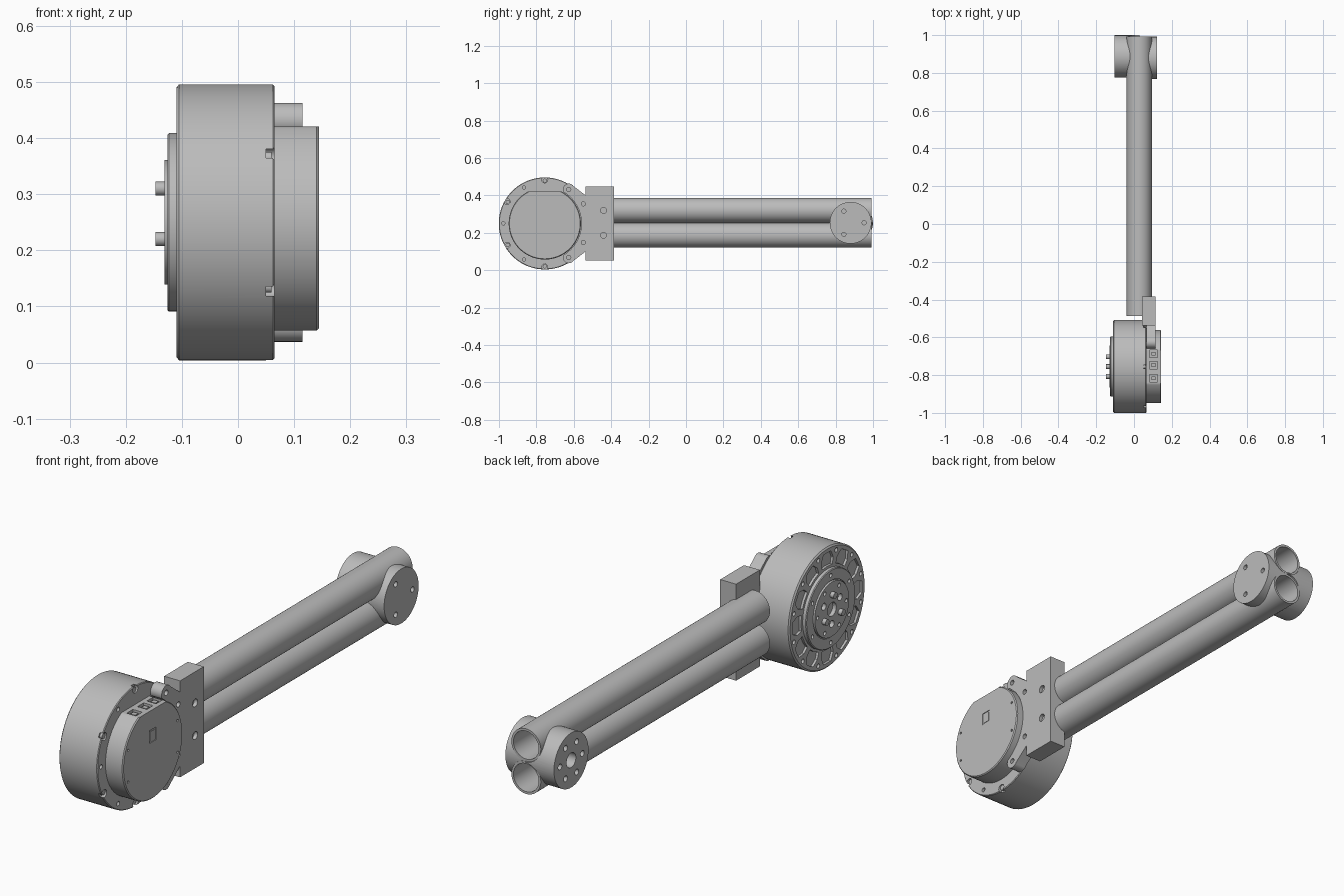
import bpy, bmesh, math
from mathutils import Vector

cube = bpy.data.objects.get("Cube")
if cube:
    bpy.data.objects.remove(cube)

grey = bpy.data.materials.new("machined grey")
grey.use_nodes = True
grey.diffuse_color = (0.5, 0.5, 0.5, 1)
bsdf = next(n for n in grey.node_tree.nodes if n.type == 'BSDF_PRINCIPLED')
bsdf.inputs["Base Color"].default_value = grey.diffuse_color

MY, MZ = -0.755, 0.25          # motor axis
TUBE_X, TUBE_R = 0.028, 0.0665
TUBE_Z = (0.32, 0.187)
END_Y, END_Z = 0.88, 0.2535    # far joint axis


def prism(bm, pts, x0, x1):
    """Extrude a (y, z) outline along x."""
    a = [bm.verts.new((x0, y, z)) for y, z in pts]
    b = [bm.verts.new((x1, y, z)) for y, z in pts]
    bm.faces.new(a)
    bm.faces.new(b[::-1])
    for i in range(len(pts)):
        j = (i + 1) % len(pts)
        bm.faces.new((a[i], b[i], b[j], a[j]))


def polar(r, deg, cy=MY, cz=MZ):
    t = math.radians(deg)
    return cy + r * math.cos(t), cz + r * math.sin(t)


def disc(bm, centre, r, x0, x1, n=24):
    prism(bm, [polar(r, 360 * i / n, *centre) for i in range(n)], x0, x1)


def box(bm, x0, x1, y0, y1, z0, z1):
    prism(bm, [(y0, z0), (y1, z0), (y1, z1), (y0, z1)], x0, x1)


def lathe(bm, profile, centre, axis, n=96, closed=False):
    """Spin (distance along axis, radius) points about an axis."""
    c, ax = Vector(centre), Vector(axis)
    verts = [bm.verts.new(c + ax * d + Vector((0, 0, r))) for d, r in profile]
    ends = list(zip(verts, verts[1:] + verts[:1]))
    edges = [bm.edges.new(e) for e in (ends if closed else ends[:-1])]
    bmesh.ops.spin(bm, geom=verts + edges, cent=c, axis=ax,
                   angle=2 * math.pi, steps=n)
    bmesh.ops.remove_doubles(bm, verts=bm.verts, dist=1e-5)


def finish(name, bm):
    bmesh.ops.recalc_face_normals(bm, faces=bm.faces)
    mesh = bpy.data.meshes.new(name)
    bm.to_mesh(mesh)
    bm.free()
    mesh.materials.append(grey)
    ob = bpy.data.objects.new(name, mesh)
    bpy.context.collection.objects.link(ob)
    return ob


def select(ob):
    bpy.ops.object.select_all(action='DESELECT')
    ob.select_set(True)
    bpy.context.view_layer.objects.active = ob


def cut(ob, bm, operation='DIFFERENCE'):
    tool = finish("cutter", bm)
    tool.hide_render = True
    mod = ob.modifiers.new("cut", 'BOOLEAN')
    mod.operation, mod.solver, mod.object = operation, 'EXACT', tool
    select(ob)
    bpy.ops.object.modifier_apply(modifier=mod.name)
    bpy.data.objects.remove(tool)


def smooth(ob):
    select(ob)
    bpy.ops.object.shade_smooth_by_angle(angle=math.radians(30))


parts = []

# Motor housing
bm = bmesh.new()
lathe(bm, [(-0.11, 0), (-0.11, 0.240), (-0.105, 0.246), (0.062, 0.246),
           (0.065, 0.243), (0.065, 0)], (0, MY, MZ), (1, 0, 0))
housing = finish("motor_housing", bm)
bm = bmesh.new()
for k in range(12):                       # pockets and screw holes, output side
    a = 30 * k
    prism(bm, [polar(r, a + d) for r, d in
               ((0.17, -11), (0.17, 0), (0.17, 11), (0.198, 11),
                (0.226, 6), (0.226, -6), (0.198, -11))], -0.13, -0.1)
    disc(bm, polar(0.223, a + 15), 0.009, -0.13, -0.095, 16)
for a in range(30, 360, 60):              # rim notches and holes, cover side
    disc(bm, polar(0.233, a), 0.016, 0.05, 0.08)
    disc(bm, polar(0.222, a + 30), 0.009, 0.05, 0.08, 16)
cut(housing, bm)
parts.append(housing)

# Screw heads in the rim notches
bm = bmesh.new()
for a in range(30, 360, 60):
    disc(bm, polar(0.229, a), 0.011, 0.045, 0.06)
parts.append(finish("rim_screws", bm))

# Stepped output flange
bm = bmesh.new()
lathe(bm, [(-0.1, 0), (-0.1, 0.159), (-0.123, 0.159), (-0.126, 0.156),
           (-0.126, 0.115), (-0.121, 0.115), (-0.121, 0.111), (-0.131, 0.111),
           (-0.131, 0)], (0, MY, MZ), (1, 0, 0))
flange = finish("output_flange", bm)
bm = bmesh.new()
disc(bm, (MY, MZ), 0.028, -0.15, -0.115, 32)
for a in (30, 150, 270):
    disc(bm, polar(0.06, a), 0.014, -0.15, -0.115)
for a in range(0, 360, 60):
    disc(bm, polar(0.093, a), 0.008, -0.15, -0.12, 16)
    disc(bm, polar(0.137, a + 30), 0.008, -0.15, -0.115, 16)
cut(flange, bm)
parts.append(flange)

# Drive pins
bm = bmesh.new()
for a in (90, 210, 330):
    disc(bm, polar(0.06, a), 0.0125, -0.147, -0.12)
parts.append(finish("drive_pins", bm))

# Electronics cover, flat on top with sockets
bm = bmesh.new()
lathe(bm, [(0.06, 0), (0.06, 0.193), (0.14, 0.193), (0.144, 0.189),
           (0.144, 0)], (0, MY, MZ), (1, 0, 0))
cover = finish("electronics_cover", bm)
bm = bmesh.new()
box(bm, 0, 0.2, MY - 0.2, MY + 0.2, 0.421, 0.6)
cut(cover, bm)
bm = bmesh.new()
for y in (-0.062, 0.008, 0.068):
    box(bm, 0.083, 0.125, MY + y - 0.02, MY + y + 0.02, 0.4, 0.45)
box(bm, 0.141, 0.16, -0.778, -0.735, 0.29, 0.342)
for a in (22, 158, 202, 338):
    disc(bm, polar(0.172, a), 0.005, 0.138, 0.16, 12)
cut(cover, bm)
parts.append(cover)

# Sockets and button
bm = bmesh.new()
for y in (-0.062, 0.008, 0.068):
    box(bm, 0.093, 0.115, MY + y - 0.01, MY + y + 0.01, 0.39, 0.417)
box(bm, 0.135, 0.143, -0.772, -0.741, 0.297, 0.335)
parts.append(finish("sockets_and_button", bm))

# Bracket plate with two bolt ears, hugging the cover
bm = bmesh.new()
prism(bm, [(-0.61, 0.456), (-0.53, 0.395), (-0.53, 0.105), (-0.61, 0.044),
           (-0.65, 0.085), (-0.65, 0.415)], 0.065, 0.115)
plate = finish("bracket_plate", bm)
bm = bmesh.new()
for z in (0.432, 0.068):
    disc(bm, (-0.627, z), 0.031, 0.065, 0.115, 32)
cut(plate, bm, 'UNION')
bm = bmesh.new()
disc(bm, (MY, MZ), 0.196, 0, 0.2, 96)
for z in (0.432, 0.068):
    disc(bm, (-0.627, z), 0.011, 0.1, 0.2)
for z in (0.355, 0.148):
    disc(bm, (-0.549, z), 0.011, 0.1, 0.2)
cut(plate, bm)
parts.append(plate)

# Clamp block
bm = bmesh.new()
box(bm, 0.043, 0.115, -0.538, -0.385, 0.053, 0.447)
block = finish("clamp_block", bm)
bm = bmesh.new()
for z in TUBE_Z:
    disc(bm, (-0.441, z), 0.016, 0.1, 0.2)
cut(block, bm)
parts.append(block)

# Twin hollow tubes
for name, z in zip(("upper_tube", "lower_tube"), TUBE_Z):
    bm = bmesh.new()
    lathe(bm, [(-0.487, TUBE_R), (0.992, TUBE_R), (0.992, 0.057), (-0.487, 0.057)],
          (TUBE_X, 0, z), (0, 1, 0), 64, closed=True)
    parts.append(finish(name, bm))

# Far joint hubs, saddled on the tubes
for name, x0, x1, y in (("output_hub", -0.103, TUBE_X, END_Y + 0.008),
                        ("plain_hub", TUBE_X, 0.122, END_Y)):
    bm = bmesh.new()
    disc(bm, (y, END_Z), 0.1115, x0, x1, 64)
    hub = finish(name, bm)
    for z in TUBE_Z:
        bm = bmesh.new()
        lathe(bm, [(0.5, 0), (0.5, 0.0655), (1.3, 0.0655), (1.3, 0)],
              (TUBE_X, 0, z), (0, 1, 0), 64)
        cut(hub, bm)
    bm = bmesh.new()
    if name == "output_hub":
        disc(bm, (y, END_Z), 0.03, -0.2, -0.055, 32)
        for a in range(0, 360, 60):
            disc(bm, polar(0.072, a, y, END_Z), 0.012, -0.2, -0.07)
    else:
        for a in (0, 120, 240):
            disc(bm, polar(0.072, a, y, END_Z), 0.011, 0.108, 0.2)
    cut(hub, bm)
    parts.append(hub)

for ob in parts:
    smooth(ob)
